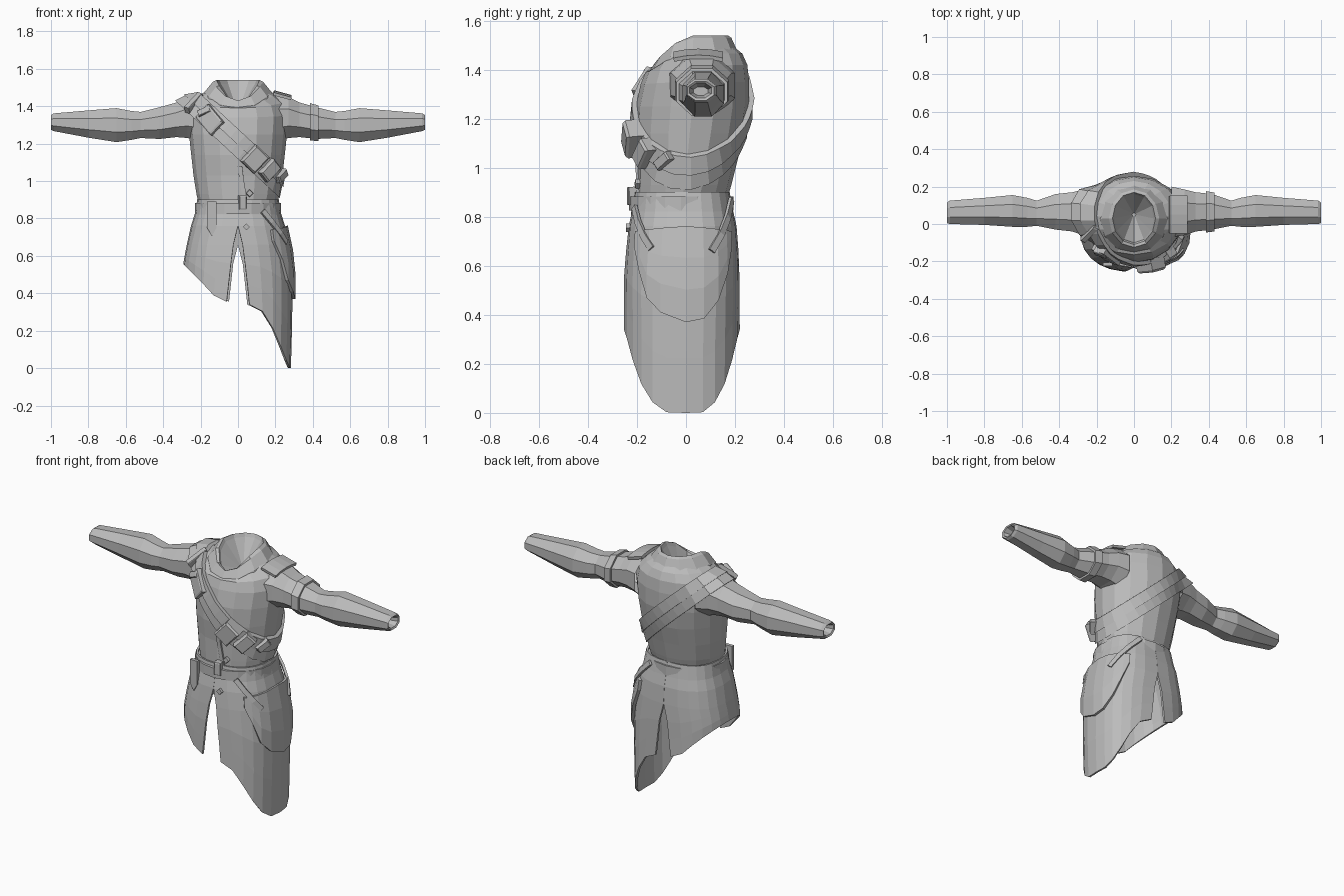
import bpy, bmesh, math
from mathutils import Vector
from mathutils.bvhtree import BVHTree

if "Cube" in bpy.data.objects:
    bpy.data.objects.remove(bpy.data.objects["Cube"])

cloth = bpy.data.materials.new("grey_cloth")
cloth.diffuse_color = (0.5, 0.5, 0.5, 1)
cloth.use_nodes = True
cloth.node_tree.nodes["Principled BSDF"].inputs["Base Color"].default_value = cloth.diffuse_color
surface_v, surface_f = [], []          # collected body surface for wrapping straps


def make(name, verts, faces, solid=0.0, body=False):
    me = bpy.data.meshes.new(name)
    me.from_pydata([tuple(v) for v in verts], [], faces)
    bm = bmesh.new()
    bm.from_mesh(me)
    bmesh.ops.recalc_face_normals(bm, faces=bm.faces)
    bm.to_mesh(me)
    bm.free()
    me.materials.append(cloth)
    ob = bpy.data.objects.new(name, me)
    bpy.context.collection.objects.link(ob)
    if solid:
        m = ob.modifiers.new("thickness", 'SOLIDIFY')
        m.thickness, m.offset = solid, 0
    if body:
        k = len(surface_v)
        surface_v.extend(Vector(v) for v in verts)
        surface_f.extend([i + k for i in f] for f in faces)
    return ob


def loft(name, rings, ring_closed=True, loop=False, cap_start=False, cap_end=False, **kw):
    n, m = len(rings[0]), len(rings)
    faces = []
    for r in range(m if loop else m - 1):
        for i in range(n if ring_closed else n - 1):
            a, b, j = r * n, (r + 1) % m * n, (i + 1) % n
            faces.append([a + i, a + j, b + j, b + i])
    if cap_start:
        faces.append(list(range(n)))
    if cap_end:
        faces.append(list(range((m - 1) * n, m * n)))
    return make(name, [p for r in rings for p in r], faces, **kw)


def lerp(table, k):
    for a, b in zip(table, table[1:]):
        if k <= b[0]:
            t = max(0, (k - a[0]) / (b[0] - a[0]))
            return [p + (q - p) * t for p, q in zip(a[1:], b[1:])]
    return list(table[-1][1:])


def oval(z, rx, yf, yb, dip=0, n=16):
    # oval ring whose front dips down
    pts = []
    for i in range(n):
        a = 2 * math.pi * i / n - math.pi / 2
        c, s = math.cos(a), math.sin(a)
        mid, ry = (yf + yb) / 2, (yb - yf) / 2
        pts.append((rx * c, mid + ry * s, z - dip * max(0, -s) ** 2))
    return pts


# torso
loft("torso", [oval(*r) for r in [
    (0.86, .205, -.20, .165), (0.93, .222, -.20, .185), (1.03, .238, -.20, .21),
    (1.14, .25, -.21, .24), (1.25, .262, -.205, .258), (1.35, .27, -.185, .258, .01),
    (1.42, .25, -.165, .25, .03), (1.465, .20, -.145, .23, .07), (1.49, .15, -.13, .20, .09)]],
    body=True)

# collar with a funnel-shaped neck opening
loft("collar", [oval(*r, n=12) for r in [
    (1.45, .185, -.16, .215, .09), (1.475, .18, -.155, .21, .09), (1.53, .135, -.125, .185, .10),
    (1.54, .115, -.11, .17, .12), (1.52, .105, -.10, .16, .12), (1.38, .01, .04, .06, 0)]],
    cap_end=True)

# sleeves: x, y range, z range
SLEEVE = [(.20, -.07, .20, 1.21, 1.46), (.27, -.06, .185, 1.23, 1.45), (.33, -.04, .17, 1.235, 1.42),
          (.42, -.03, .16, 1.225, 1.395), (.52, -.01, .125, 1.23, 1.37), (.57, -.015, .14, 1.22, 1.375),
          (.65, -.015, .155, 1.208, 1.39), (.80, -.005, .14, 1.232, 1.378), (.985, 0, .125, 1.267, 1.362),
          (1.0, .005, .115, 1.275, 1.352), (.995, .015, .105, 1.285, 1.345), (.95, .03, .09, 1.295, 1.33)]


def sleeve_ring(side, x, y0, y1, z0, z1, grow=0):
    pts = []
    for i in range(8):
        a = math.pi * (i + .5) / 4
        c, s = math.cos(a) * 1.08, math.sin(a) * 1.08
        pts.append((side * x, (y0 + y1) / 2 + ((y1 - y0) / 2 + grow) * c,
                    (z0 + z1) / 2 + ((z1 - z0) / 2 + grow) * s))
    return pts


for side, label in ((-1, "left"), (1, "right")):
    loft(label + "_sleeve", [sleeve_ring(side, *r) for r in SLEEVE], cap_end=True, body=True)

# band around one upper sleeve
loft("sleeve_band", [sleeve_ring(1, x, *lerp(SLEEVE[:9], x), g) for x, g in
                     ((.385, -.01), (.385, .012), (.43, .012), (.43, -.01))], loop=True)

# skirt cross-section by height: half width, front depth, back depth
SKIRT = [(0, .277, .25, .215), (.3, .285, .25, .215), (.56, .287, .247, .212), (.74, .252, .232, .205),
         (.82, .226, .215, .187), (.9, .212, .205, .172)]
P = 0.8


def skirt_point(side, deg, z, off=0):
    rx, f, b = lerp(SKIRT, z)
    c, s = math.cos(math.radians(deg)), math.sin(math.radians(deg))
    y = -(f + off) * c ** P if c > 0 else (b + off) * (-c) ** P
    return (side * (rx + off) * max(s, 0) ** P, y, z)


def slit(z, top):
    # start angle that leaves a gap below the slit top
    w = 0 if z >= top else .015 + .045 * min(1, (top - z) / .4)
    return math.degrees(math.asin((w / .285) ** (1 / P)))


HEM = {1: [(.06, .34), (.12, .28), (.18, .19), (.235, .08), (.272, .01), (.28, 0)],
       -1: [(.06, .355), (.29, .56)]}
COLS = 12
for side, label in ((-1, "left"), (1, "right")):
    cols = []
    for k in range(COLS + 1):
        u = k / COLS
        x = max(.06, abs(skirt_point(1, 180 * u, .35)[0]))
        hem = lerp(HEM[side], x)[0]
        col = []
        for z in [.9, .82, .76, .66] + [.66 + (hem - .66) * t for t in (.33, .66, 1)]:
            a, b = slit(z, .755), 180 - slit(z, .655)
            col.append(skirt_point(side, a + (b - a) * u, z))
        cols.append(col)
    loft(label + "_skirt", cols, ring_closed=False, solid=.012)

# layered hip panel with a curved lower edge
panel = []
for deg, low in ((38, .68), (48, .58), (58, .47), (72, .41), (90, .37), (104, .385), (120, .46), (133, .57), (142, .68)):
    top = .76 - .02 * abs(deg - 90) / 52
    panel.append([skirt_point(1, deg, top + (low - top) * t, .012) for t in (0, .33, .66, 1)])
loft("hip_panel", panel, ring_closed=False, solid=.018)


def skirt_ribbon(name, path, half, off=.02):
    # narrow ribbon following (angle, height) points over the skirt
    pts = [Vector(skirt_point(1, d, z, off)) for d, z in path]
    rows = []
    for i, p in enumerate(pts):
        t = pts[min(i + 1, len(pts) - 1)] - pts[max(i - 1, 0)]
        w = t.cross(Vector((p.x, p.y, 0))).normalized() * half
        rows.append([p - w, p + w])
    loft(name, rows, ring_closed=False, solid=.014)


skirt_ribbon("front_hip_strap", [(28, .84), (40, .78), (52, .72), (62, .67)], .014)
skirt_ribbon("back_hip_strap", [(158, .87), (140, .80), (125, .73), (112, .66)], .014)

# waist belt
belt = []
for z, g in ((.825, -.01), (.825, .018), (.882, .018), (.882, -.01)):
    belt.append(oval(z, .212 + g, -.215 - g, .175 + g, n=20))
loft("belt", belt, loop=True)

# hanging belt end with a pointed tip
tip = [(-.165, .89), (-.165, .75), (-.14, .705), (-.115, .75), (-.115, .89)]
loft("belt_end", [[(x, y, z) for x, z in tip] for y in (-.225, -.205)], cap_start=True, cap_end=True)

# two-part chest strap wrapped around the body
tree = BVHTree.FromPolygons(surface_v, surface_f)
N = Vector((.68, 0, .73)).normalized()
ALONG = Vector((-N.z, 0, N.x))
CENTRE = Vector((0, .02, 1.2))


def wrap(name, lo, hi, thick, n=28):
    rings = []
    for i in range(n):
        a = 2 * math.pi * i / n
        d = ALONG * math.cos(a) + Vector((0, 1, 0)) * math.sin(a)
        ring = []
        for o, lift in ((lo, -.01), (lo, thick), (hi, thick), (hi, -.01)):
            start = CENTRE + N * o + d
            hit = tree.ray_cast(start, -d)[0] or start - d * .75
            ring.append(hit + d * lift)
        rings.append(ring)
    loft(name, rings, loop=True)


wrap("chest_strap_upper", -.005, .058, .022)
wrap("chest_strap_lower", -.06, .0, .014)


def plate(name, x, z, w, h, depth, deg, lift=0):
    # box seated on the front of the body, turned by an angle
    hit, nrm = tree.ray_cast(Vector((x, -1, z)), Vector((0, 1, 0)))[:2]
    if nrm.y > 0:
        nrm = -nrm
    a = math.radians(deg)
    right = Vector((math.cos(a), 0, math.sin(a)))
    right = (right - nrm * right.dot(nrm)).normalized()
    up = nrm.cross(right)
    rings = [[hit + nrm * e + right * (sx * w / 2 * k) + up * (sz * h / 2 * k)
              for sx, sz in ((-1, -1), (1, -1), (1, 1), (-1, 1))]
             for e, k in ((-.01, 1), (lift + depth * .7, 1), (lift + depth, .85))]
    loft(name, rings, cap_start=True, cap_end=True)


# pouches, strap keepers and buckles
for name, *spec in (("strap_buckle", -.14, 1.325, .14, .10, .014, -43, .022),
                    ("buckle_tongue", -.165, 1.36, .07, .035, .012, 15, .036),
                    ("strap_keeper", -.235, 1.41, .03, .13, .012, -43, .022),
                    ("large_pouch", .085, 1.12, .10, .12, .04, -43, .022),
                    ("small_pouch", .155, 1.06, .07, .11, .032, -43, .02),
                    ("strap_end", .215, 1.03, .04, .08, .02, -43, .02),
                    ("belt_buckle", .02, .885, .04, .075, .01, 0, .032),
                    ("upper_button", .06, .935, .028, .028, .015, 45, .003)):
    plate(name, *spec)
loft("lower_button", [[(.045 + dx, y, .755 + dz) for dx, dz in ((-.018, 0), (0, -.018), (.018, 0), (0, .018))]
                      for y in (-.245, -.215)], cap_start=True, cap_end=True)

# shoulder flap and overlapping front edge
loft("shoulder_flap", [[(.19, y, 1.478 - 1.2 * (y - .05) ** 2), (.285, y, 1.452 - 1.2 * (y - .05) ** 2)]
                       for y in (-.05, .0, .05, .10, .15)], ring_closed=False, solid=.016)
edge = [tree.ray_cast(Vector((x, -1, z)), Vector((0, 1, 0)))[0] for x, z in ((.01, 1.08), (.02, 1.0), (.03, .94), (.04, .885))]
loft("front_overlap", [[p + Vector((-.012, -.004, 0)), p + Vector((.012, -.004, 0))] for p in edge],
     ring_closed=False, solid=.01)
